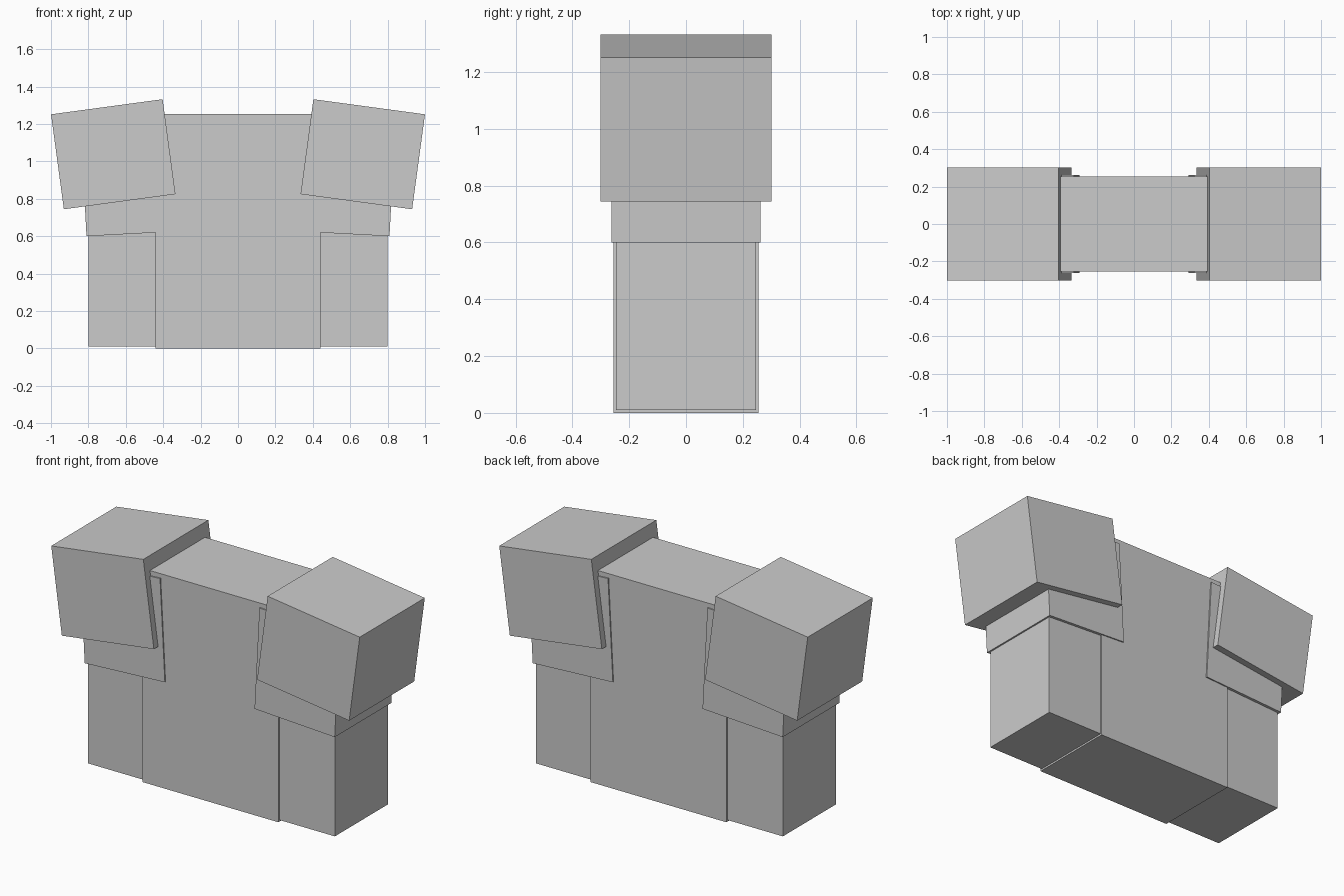
import bpy
import math
from mathutils import Matrix, Vector

if "Cube" in bpy.data.objects:
    bpy.data.objects.remove(bpy.data.objects["Cube"])

grey = bpy.data.materials.new("light_grey")
grey.diffuse_color = (0.6, 0.6, 0.6, 1)
grey.use_nodes = True
grey.node_tree.nodes["Principled BSDF"].inputs["Base Color"].default_value = grey.diffuse_color


def box(name, centre, size, tilt=0.0):
    """Box of the given size, tilted in the front plane (degrees)."""
    bpy.ops.mesh.primitive_cube_add(size=1)
    ob = bpy.context.object
    ob.name = ob.data.name = name
    ob.data.transform(Matrix.Diagonal((*size, 1)))
    ob.data.materials.append(grey)
    ob.location = centre
    ob.rotation_euler.y = math.radians(tilt)
    return ob


def tilted_box(name, side, corner, size, angle):
    """Box placed by its lower outer corner, dropping outwards on either side."""
    a = math.radians(angle)
    inward = Vector((-math.cos(a), math.sin(a)))
    up = Vector((math.sin(a), math.cos(a)))
    c = Vector(corner) + inward * size[0] / 2 + up * size[2] / 2
    return box(name, (side * c.x, 0, c.y), size, side * angle)


# Torso block
box("torso", (0, 0, 0.626), (0.88, 0.51, 1.252))

for side, label in ((-1, "left"), (1, "right")):
    # Straight lower arm
    box(label + "_arm", (side * 0.55, 0, 0.605), (0.5, 0.492, 1.19))
    # Slightly tilted sleeve over the arm
    tilted_box(label + "_sleeve", side, (0.81, 0.60), (0.52, 0.524, 0.60), 3.0)
    # Large tilted shoulder pad
    tilted_box(label + "_shoulder_pad", side, (0.931, 0.744), (0.602, 0.602, 0.512), 7.7)
